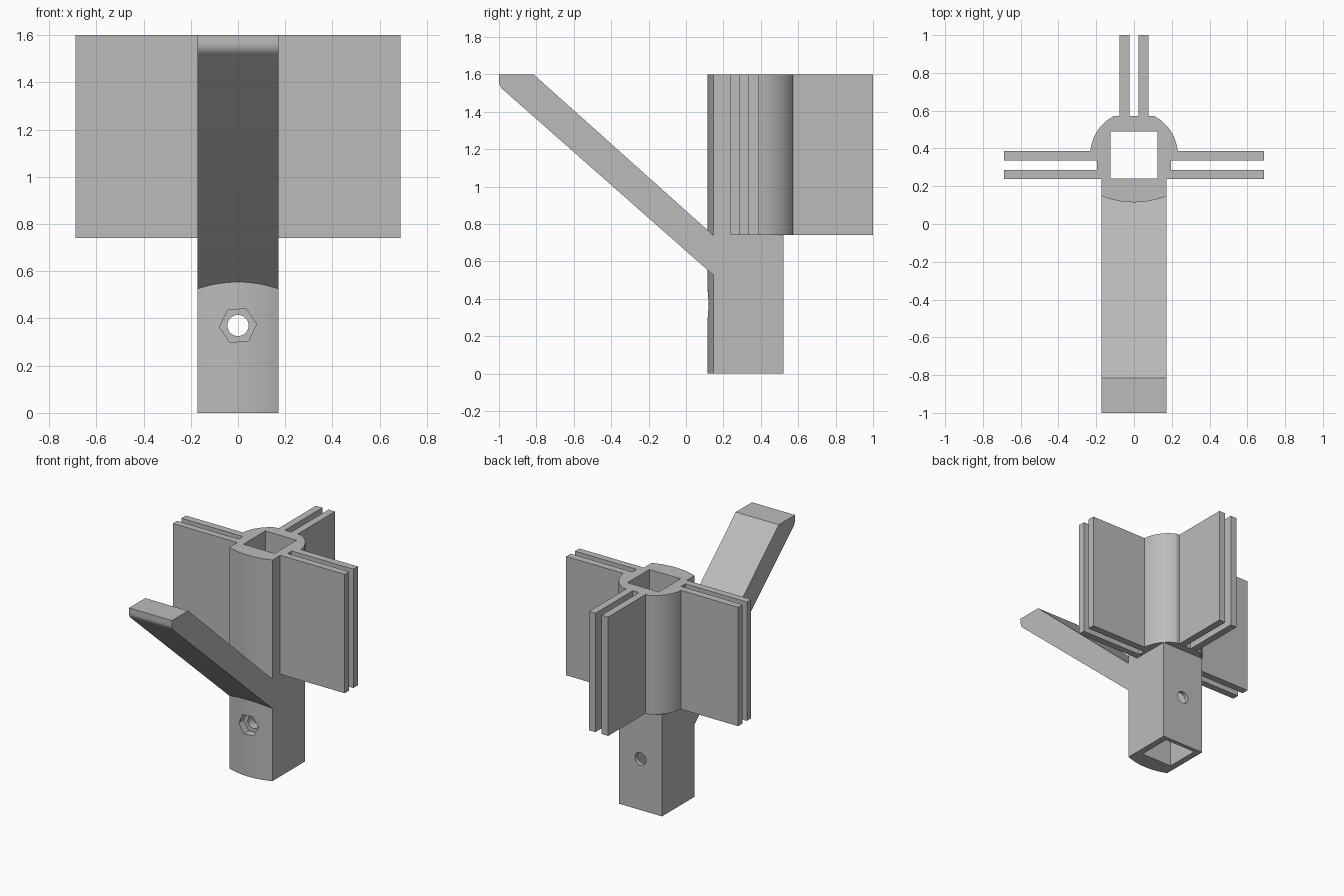
import bpy
import bmesh
from math import sin, cos, pi, radians, atan2, sqrt
from mathutils import Matrix

cube = bpy.data.objects.get("Cube")
if cube:
    bpy.data.objects.remove(cube, do_unlink=True)

grey = bpy.data.materials.new("plain grey")
grey.use_nodes = True
grey.diffuse_color = (0.5, 0.5, 0.5, 1)
grey.node_tree.nodes["Principled BSDF"].inputs["Base Color"].default_value = (0.5, 0.5, 0.5, 1)

# Main dimensions
HEIGHT, SLEEVE_Z = 1.6, 0.74
HALF_W, FRONT_Y, EDGE_Y, BACK_Y = 0.172, 0.115, 0.148, 0.52
BORE_Y, BORE_HALF = 0.365, 0.125
BOLT_Z = 0.37
to_xyz = Matrix.Identity(4)
side_to_xyz = Matrix(((0, 0, 1, 0), (1, 0, 0, 0), (0, 1, 0, 0), (0, 0, 0, 1)))


def prism(name, outline, low, high, axes=to_xyz):
    """Extrude a 2D outline between two levels, then map it to world axes."""
    bm = bmesh.new()
    face = bm.faces.new([bm.verts.new((u, v, low)) for u, v in outline])
    top = bmesh.ops.extrude_face_region(bm, geom=[face])["geom"]
    for v in top:
        if isinstance(v, bmesh.types.BMVert):
            v.co.z = high
    bm.transform(axes)
    bmesh.ops.recalc_face_normals(bm, faces=bm.faces)
    mesh = bpy.data.meshes.new(name)
    bm.to_mesh(mesh)
    bm.free()
    mesh.materials.append(grey)
    obj = bpy.data.objects.new(name, mesh)
    bpy.context.collection.objects.link(obj)
    return obj


def box(name, x0, x1, y0, y1, z0, z1):
    return prism(name, [(x0, y0), (x1, y0), (x1, y1), (x0, y1)], z0, z1)


def arc(cx, cy, r, a0, a1, n):
    return [(cx + r * cos(a0 + (a1 - a0) * i / n), cy + r * sin(a0 + (a1 - a0) * i / n))
            for i in range(n + 1)]


def combine(obj, other, operation):
    mod = obj.modifiers.new(operation.lower(), 'BOOLEAN')
    mod.operation, mod.solver, mod.object = operation, 'EXACT', other
    bpy.context.view_layer.objects.active = obj
    bpy.ops.object.modifier_apply(modifier=mod.name)
    bpy.data.objects.remove(other, do_unlink=True)


def smooth(obj):
    bpy.ops.object.select_all(action='DESELECT')
    obj.select_set(True)
    bpy.context.view_layer.objects.active = obj
    bpy.ops.object.shade_smooth_by_angle(angle=radians(25))


# Square post with a bowed front
sag = EDGE_Y - FRONT_Y
bow_r = (HALF_W ** 2 + sag ** 2) / (2 * sag)
half = atan2(HALF_W, bow_r - sag)
bow = arc(0, FRONT_Y + bow_r, bow_r, -pi / 2 - half, -pi / 2 + half, 24)
post = prism("post_with_panel_holder", bow + [(HALF_W, BACK_Y), (-HALF_W, BACK_Y)], 0, HEIGHT)

# Half-round sleeve with three pairs of panel fins, as one outline
SLEEVE_R, FLAT_Y = 0.232, 0.573
FIN_X, SLOT_X = 0.688, 0.195
fin_in, fin_out = 0.025, 0.077
front_fin, back_fin = 0.237, 0.387
slot_front, slot_back = 0.287, 0.335
start = atan2(back_fin - BORE_Y, SLEEVE_R)
end = atan2(FLAT_Y - BORE_Y, sqrt(SLEEVE_R ** 2 - (FLAT_Y - BORE_Y) ** 2))
right = [(HALF_W - 0.02, front_fin), (FIN_X, front_fin), (FIN_X, slot_front),
         (SLOT_X, slot_front), (SLOT_X, slot_back), (FIN_X, slot_back), (FIN_X, back_fin)]
right += arc(0, BORE_Y, SLEEVE_R, start, end, 20)
right += [(fin_out, FLAT_Y), (fin_out, 1), (fin_in, 1), (fin_in, FLAT_Y)]
outline = right + [(-x, y) for x, y in reversed(right)]
combine(post, prism("sleeve", outline, SLEEVE_Z, HEIGHT), 'UNION')

# Square bore, bolt hole and hexagonal nut pocket
combine(post, box("bore", -BORE_HALF, BORE_HALF, BORE_Y - BORE_HALF, BORE_Y + BORE_HALF,
                  -0.1, HEIGHT + 0.1), 'DIFFERENCE')
along_y = Matrix(((1, 0, 0, 0), (0, 0, 1, 0), (0, 1, 0, 0), (0, 0, 0, 1)))
hole = arc(0, BOLT_Z, 0.045, 0, 2 * pi, 32)[:-1]
combine(post, prism("bolt_hole", hole, 0, 0.7, along_y), 'DIFFERENCE')
pocket = arc(0, BOLT_Z, 0.079, radians(4), radians(4) + 2 * pi, 6)[:-1]
combine(post, prism("nut_pocket", pocket, 0, 0.175, along_y), 'DIFFERENCE')
smooth(post)

# Sloping arm with a rounded lower tip
tip = arc(-0.94, 1.565, 0.06, pi, pi + radians(48), 8)
arm = prism("sloping_arm", [(EDGE_Y, 0.525), (EDGE_Y, 0.738), (-0.815, HEIGHT), (-1, HEIGHT)] + tip,
            -HALF_W, HALF_W, side_to_xyz)
smooth(arm)
